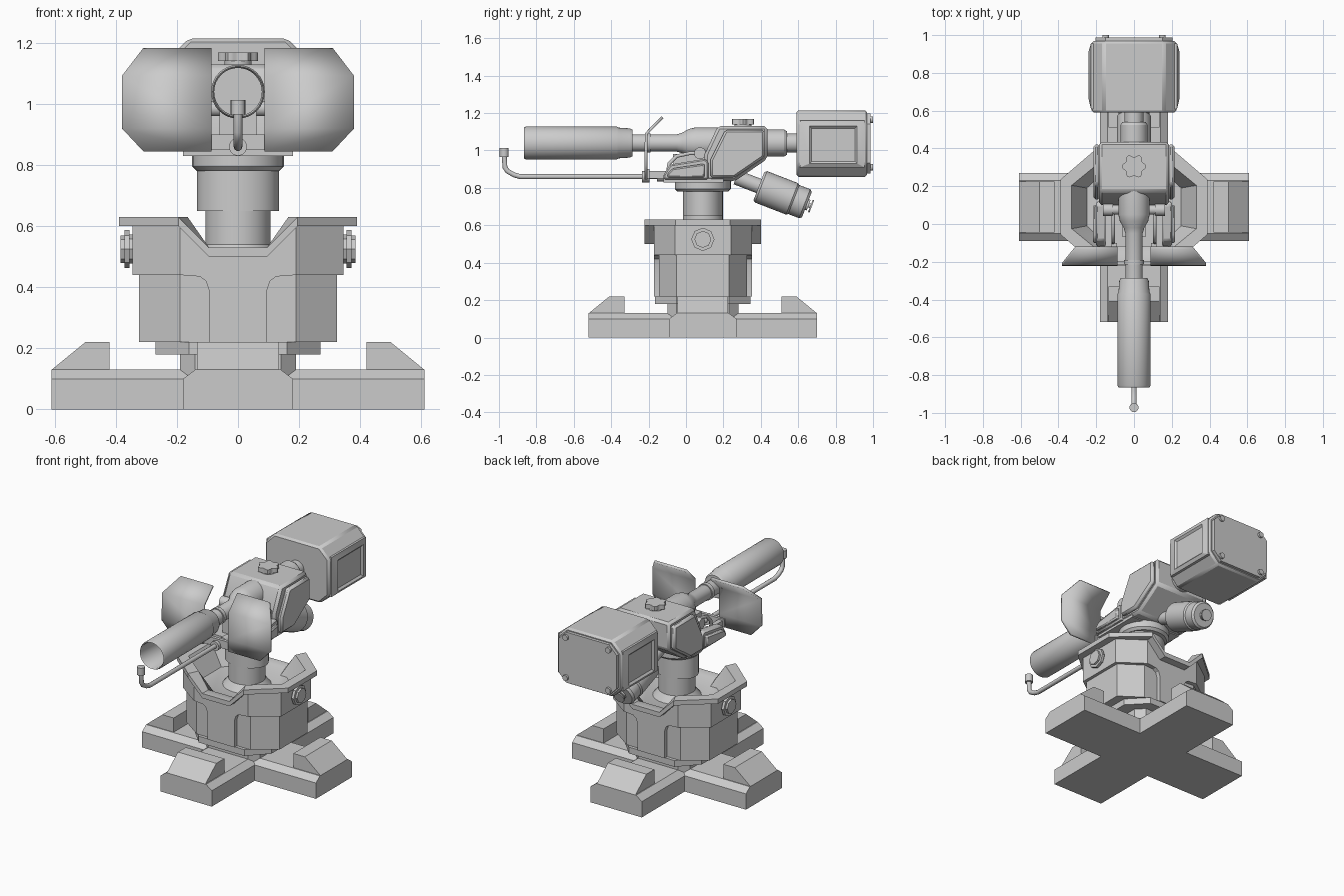
import bpy, bmesh, math
from mathutils import Matrix, Vector

if "Cube" in bpy.data.objects:
    bpy.data.objects.remove(bpy.data.objects["Cube"], do_unlink=True)

grey = bpy.data.materials.new("plain_grey")
grey.use_nodes = True
grey.diffuse_color = (0.6, 0.6, 0.6, 1)
grey.node_tree.nodes["Principled BSDF"].inputs["Base Color"].default_value = (0.6, 0.6, 0.6, 1)

CY = 0.09      # y of the turning axis
AXIS_Z = 1.04  # height of the barrel axis


def finish(name, bm, matrix=None, bevel=0, mirror=False):
    bmesh.ops.recalc_face_normals(bm, faces=bm.faces)
    me = bpy.data.meshes.new(name)
    bm.to_mesh(me)
    bm.free()
    if matrix:
        me.transform(matrix)
    me.shade_smooth()
    me.set_sharp_from_angle(angle=math.radians(32))
    me.materials.append(grey)
    ob = bpy.data.objects.new(name, me)
    bpy.context.collection.objects.link(ob)
    if mirror:
        ob.modifiers.new("Mirror", 'MIRROR').use_mirror_merge = False
    if bevel:
        mod = ob.modifiers.new("Bevel", 'BEVEL')
        mod.width, mod.segments, mod.limit_method = bevel, 1, 'ANGLE'
    return ob


def loft(name, rings, **kw):
    """Skin equal-length rings of points and cap both ends."""
    bm = bmesh.new()
    vs = [[bm.verts.new(p) for p in ring] for ring in rings]
    n = len(vs[0])
    for a, b in zip(vs, vs[1:]):
        for i in range(n):
            j = (i + 1) % n
            bm.faces.new((a[i], a[j], b[j], b[i]))
    bm.faces.new(vs[0])
    bm.faces.new(vs[-1])
    return finish(name, bm, **kw)


def at(axis, pts, d):
    put = {'x': lambda u, v: (d, u, v), 'y': lambda u, v: (u, d, v), 'z': lambda u, v: (u, v, d)}[axis]
    return [put(u, v) for u, v in pts]


def prism(name, axis, pts, a, b, **kw):
    return loft(name, [at(axis, pts, a), at(axis, pts, b)], **kw)


def rect(u0, u1, v0, v1):
    return [(u0, v0), (u1, v0), (u1, v1), (u0, v1)]


def lathe(name, profile, origin, direction, steps=32, stretch=1, **kw):
    """Spin (radius, distance) points about a direction."""
    bm = bmesh.new()
    vs = [bm.verts.new((r, 0, h)) for r, h in profile]
    es = [bm.edges.new(p) for p in zip(vs, vs[1:])]
    bmesh.ops.spin(bm, geom=vs + es, axis=(0, 0, 1), cent=(0, 0, 0), steps=steps, angle=math.tau)
    bmesh.ops.remove_doubles(bm, verts=bm.verts, dist=1e-5)
    turn = Vector((0, 0, 1)).rotation_difference(Vector(direction)).to_matrix().to_4x4()
    m = Matrix.Translation(origin) @ turn @ Matrix.Diagonal((stretch, 1, 1, 1))
    return finish(name, bm, matrix=m, **kw)


def tube(name, pts, r):
    cu = bpy.data.curves.new(name, 'CURVE')
    cu.dimensions, cu.bevel_depth, cu.bevel_resolution, cu.use_fill_caps = '3D', r, 3, True
    sp = cu.splines.new('POLY')
    sp.points.add(len(pts) - 1)
    for p, co in zip(sp.points, pts):
        p.co = (*co, 1)
    cu.materials.append(grey)
    ob = bpy.data.objects.new(name, cu)
    bpy.context.collection.objects.link(ob)


def outline(ax, c, b, ay, notch=0.095):
    """Long octagon with extra points where the front and back dip."""
    q = [(ax, c), (b, ay), (notch, ay)]
    half = q + [(-x, y) for x, y in reversed(q)]
    return [(x, CY + y) for x, y in half + [(-x, -y) for x, y in half]]


def octagon(hx, hz, zc, cut):
    q = [(hx, hz - cut), (hx - cut, hz)]
    half = q + [(-x, z) for x, z in reversed(q)]
    return [(x, zc + z) for x, z in half + [(-x, -z) for x, z in half]]


# Cross-shaped foot
arm = [(-.18, 0), (.18, 0), (.18, .1), (.14, .13), (-.14, .13), (-.18, .1)]
pad = [(.42, .12), (.42, .22), (.5, .22), (.61, .13), (.61, .12)]
for k in range(4):
    m = Matrix.Translation((0, CY, 0)) @ Matrix.Rotation(k * math.pi / 2, 4, 'Z')
    prism("foot_arm", 'x', arm, 0, .61, matrix=m)
    prism("foot_pad", 'y', pad, -.135, .135, matrix=m)
prism("foot_core", 'z', outline(.19, .14, .14, .19), .02, .19)

# Turret drum
prism("drum_ring", 'z', outline(.27, .14, .16, .255), .18, .22)
prism("drum", 'z', outline(.325, .14, .19, .235), .22, .45)


def dip(pts, lift):
    return [(x, y, (.6 if abs(x) > .13 else .5) + lift) for x, y in pts]


wall, rim = outline(.345, .15, .19, .262), outline(.39, .145, .195, .312)
inner, floor = outline(.33, .115, .165, .25), outline(.25, .1, .14, .2)
loft("housing_with_rim", [at('z', wall, .44), dip(wall, 0), dip(rim, 0), dip(rim, .03),
                          dip(inner, .03), at('z', floor, .5)])
leg = [(.19, .46), (.19, .44), (.125, .435), (.105, .42), (.095, .39), (.095, .22)]
leg += [(-x, z) for x, z in reversed(leg)]
for side in (-1, 1):
    prism("housing_leg", 'y', leg, CY + side * .15, CY + side * .262)
lathe("side_knob", [(0, 0), (.047, 0), (.047, .015), (.062, .015), (.062, .032), (.045, .032), (.045, .045),
                    (0, .045)], (.34, CY, .525), (1, 0, 0), steps=8, mirror=True)

# Neck
lathe("neck", [(0, .48), (.14, .48), (.14, .5), (.107, .54), (.107, .68), (0, .68)], (0, CY, 0), (0, 0, 1))
lathe("neck_sleeve", [(0, .65), (.107, .65), (.107, .79), (0, .79)], (0, CY, 0), (0, 0, 1), stretch=1.25)
lathe("neck_collar", [(0, .78), (.135, .78), (.15, .795), (.15, .84), (0, .84)], (0, CY, 0), (0, 0, 1))

# Receiver
hump = [(.1, .84), (.1, .98), (.17, 1.13), (.435, 1.13), (.435, .955), (.26, .835)]
panel = [(.13, .855), (.13, .95), (.21, 1.11), (.42, 1.11), (.42, .965), (.26, .855)]
cheek = [(-.12, .845), (-.12, .87), (-.085, .925), (.1, .955), (.12, .94), (.12, .845)]
cover = [(-.1, .855), (-.1, .875), (-.07, .905), (.1, .93), (.1, .855)]
prism("receiver_body", 'x', hump, -.185, .185, bevel=.015)
prism("receiver_panel", 'x', panel, .18, .215, bevel=.012, mirror=True)
prism("receiver_tray", 'x', rect(-.12, .2, .83, .87), -.18, .18)
prism("receiver_cheek", 'x', cheek, .15, .2, bevel=.008, mirror=True)
prism("cheek_cover", 'x', cover, .19, .218, bevel=.008, mirror=True)
prism("barrel_cradle", 'x', rect(-.07, .15, .86, .98), -.06, .06)
lathe("trunnion", [(0, 0), (.025, 0), (.025, .11), (.032, .11), (.032, .165), (0, .165)],
      (0, .075, .985), (1, 0, 0), steps=16, mirror=True)
for x in (-.11, .11):
    tube("trunnion_hose", [(x, -.1, .87), (x, -.09, .93), (x, -.05, .97), (x, .02, .985), (x, .075, .985)], .01)

# Lobed cap on top
lobes = [((.057 + .008 * math.cos(6 * t)) * math.cos(t), .305 + (.057 + .008 * math.cos(6 * t)) * math.sin(t))
         for t in (math.tau * i / 48 for i in range(48))]
lathe("cap_neck", [(0, 1.12), (.045, 1.12), (.045, 1.145), (0, 1.145)], (0, .305, 0), (0, 0, 1))
prism("cap_knob", 'z', lobes, 1.14, 1.168)

# Barrel
lathe("barrel_tube", [(0, -.38), (.046, -.38), (.046, -.05), (.055, -.02), (.075, .015), (.083, .05),
                      (.083, .2), (0, .2)], (0, 0, AXIS_Z), (0, 1, 0))
lathe("barrel_nozzle", [(0, -.6), (.078, -.6), (.078, -.855), (.083, -.865), (.088, -.855), (.088, -.37),
                        (.082, -.36), (.078, -.3), (.07, -.285), (0, -.285)], (0, 0, AXIS_Z), (0, 1, 0))
lathe("barrel_band", [(0, -.215), (.052, -.215), (.052, -.19), (0, -.19)], (0, 0, AXIS_Z), (0, 1, 0))

# Pilot pipe under the barrel
tube("pilot_pipe", [(0, -.1, .86), (0, -.885, .86), (0, -.92, .87), (0, -.955, .89), (0, -.968, .91),
                    (0, -.972, .98)], .014)
lathe("pilot_tip", [(0, .965), (.024, .965), (.024, 1.013), (0, 1.013)], (0, -.972, 0), (0, 0, 1), steps=16)
lathe("pilot_clamp", [(0, 0), (.03, 0), (.03, .04), (0, .04)], (0, -.235, .86), (0, 1, 0), steps=12)
lathe("pilot_socket", [(0, 0), (.025, 0), (.025, .05), (0, .05)], (0, -.155, .86), (0, 1, 0), steps=12)
prism("shield_bar", 'x', rect(-.215, -.195, .85, .9), -.13, .13)
prism("shield_strut", 'y', rect(.09, .12, .85, .89), -.2, -.1, mirror=True)

# Bent shields: bottom, outer edge, bend line, top
loft_rows = [(.845, .31, -.215), (.92, .38, -.215), (1.09, .38, -.212), (1.178, .31, -.125)]
bm = bmesh.new()
rows = [(bm.verts.new((.087, y, z)), bm.verts.new((x, y, z))) for z, x, y in loft_rows]
for (a, b), (c, d) in zip(rows, rows[1:]):
    bm.faces.new((a, b, d, c))
shield = finish("shield", bm, mirror=True)
solid = shield.modifiers.new("Thickness", 'SOLIDIFY')
solid.thickness, solid.offset = .016, 0

# Rear box
lathe("rear_coupling", [(0, .42), (.072, .42), (.072, .525), (.062, .54), (.05, .54), (.05, .6), (0, .6)],
      (0, 0, AXIS_Z), (0, 1, 0))
prism("rear_box", 'y', octagon(.225, .178, 1.037, .065), .59, .968, bevel=.012)
prism("rear_plate", 'y', octagon(.205, .16, 1.037, .055), .96, .987)
frame, window = rect(.61, .955, .91, 1.16), rect(.66, .915, .93, 1.13)
recess = rect(.672, .903, .942, 1.118)
loft("window_frame", [at('x', frame, .2), at('x', frame, .228), at('x', window, .24),
                      at('x', recess, .229)], mirror=True)
for z in (.91, 1.165):
    lathe("plate_screw", [(0, 0), (.018, 0), (.018, .015), (0, .015)], (.15, .985, z), (0, 1, 0),
          steps=12, mirror=True)

# Slung canister
tilt = Vector((0, .93, -.36)).normalized()
lathe("canister", [(0, -.13), (.04, -.13), (.04, 0), (.08, 0), (.09, .012), (.09, .19), (.083, .2), (.083, .262),
                   (.072, .275), (.03, .275), (.03, .285), (.012, .285), (.012, .295), (.035, .295),
                   (.035, .303), (0, .303)], (0, .39, .81), tilt)
